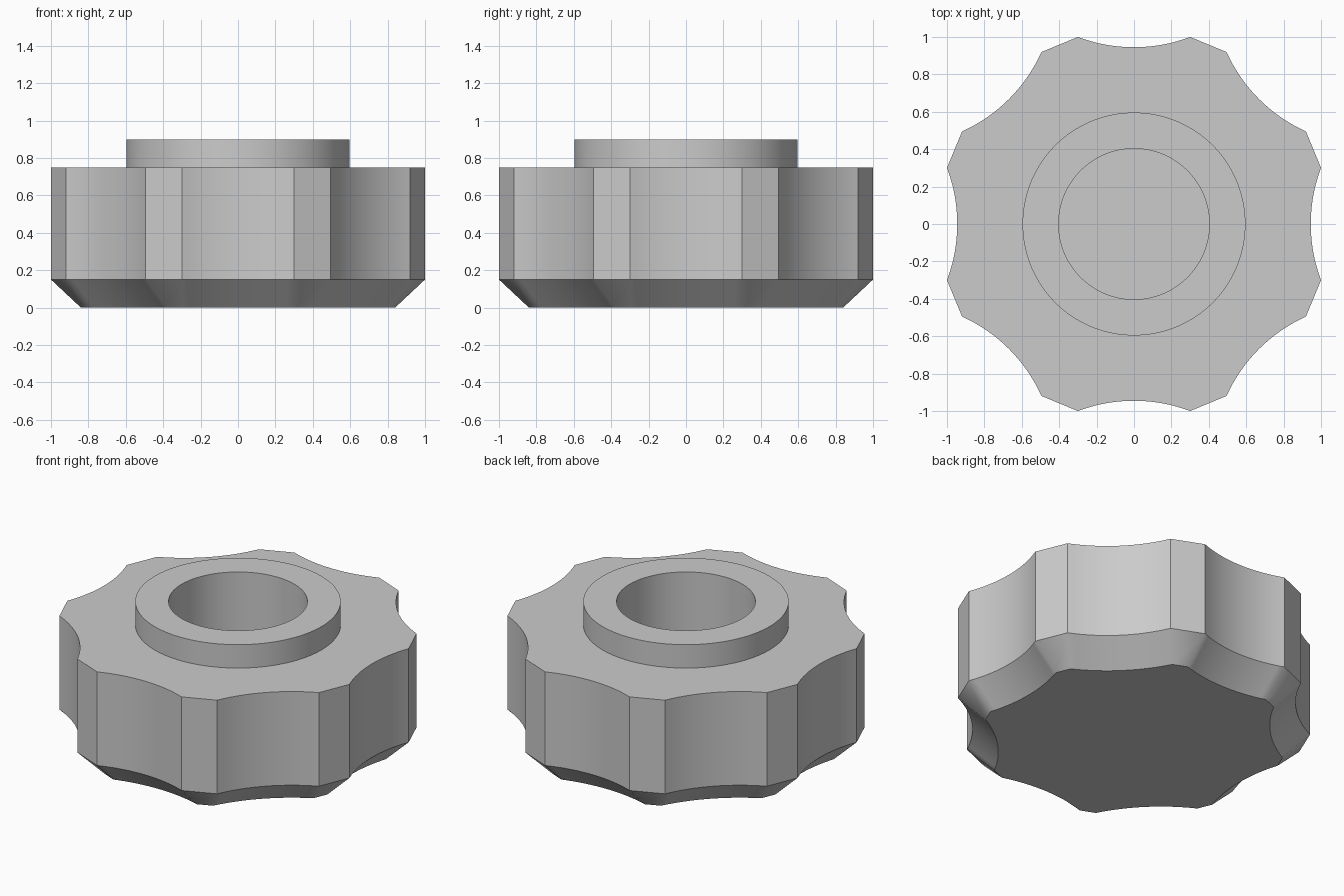
import bpy, bmesh
from math import sin, cos, asin, pi, radians, tau

cube = bpy.data.objects.get("Cube")
if cube:
    bpy.data.objects.remove(cube, do_unlink=True)

LOBES, SEG = 8, 16            # scallops, segments per scallop
SCALLOP_CENTRE = 1.79         # distance of each scallop axis
COUNT = LOBES * (SEG + 1)


def scalloped(half_width, radius, z):
    """Ring of concave arcs joined by short flats."""
    sweep = asin(half_width / radius)
    ring = []
    for lobe in range(LOBES):
        turn = lobe * tau / LOBES
        for i in range(SEG + 1):
            a = sweep * (2 * i / SEG - 1)
            r, t = SCALLOP_CENTRE - radius * cos(a), radius * sin(a)
            ring.append((r * cos(turn) - t * sin(turn),
                         r * sin(turn) + t * cos(turn), z))
    return ring


def circle(radius, z):
    """Ring with one point for each point of the scalloped outline."""
    return [(radius * cos(a), radius * sin(a), z)
            for a in ((i - SEG / 2) * tau / COUNT for i in range(COUNT))]


# Rings from the underside, up the grip, over the collar, down the bore
rings = [
    scalloped(0.296, 0.995, 0),       # chamfered underside
    scalloped(0.3, 0.845, 0.15),      # grip bottom
    scalloped(0.3, 0.845, 0.75),      # grip top
    circle(0.596, 0.75),              # collar foot
    circle(0.596, 0.9),               # collar rim
    circle(0.403, 0.9),               # bore mouth
    circle(0.403, 0.3),               # bore floor
]

bm = bmesh.new()
loops = [[bm.verts.new(p) for p in ring] for ring in rings]
bm.faces.new(reversed(loops[0]))
for low, high in zip(loops, loops[1:]):
    for i in range(COUNT):
        j = (i + 1) % COUNT
        bm.faces.new((low[i], low[j], high[j], high[i]))
bm.faces.new(loops[-1])
mesh = bpy.data.meshes.new("knob")
bm.to_mesh(mesh)
bm.free()

# Plain grey finish
grey = bpy.data.materials.new("plain grey")
grey.use_nodes = True
colour = (0.6, 0.6, 0.6, 1)
grey.diffuse_color = colour
grey.node_tree.nodes["Principled BSDF"].inputs["Base Color"].default_value = colour
mesh.materials.append(grey)

knob = bpy.data.objects.new("knob", mesh)
bpy.context.collection.objects.link(knob)
bpy.ops.object.select_all(action="DESELECT")
knob.select_set(True)
bpy.context.view_layer.objects.active = knob
bpy.ops.object.shade_smooth_by_angle(angle=radians(35))
